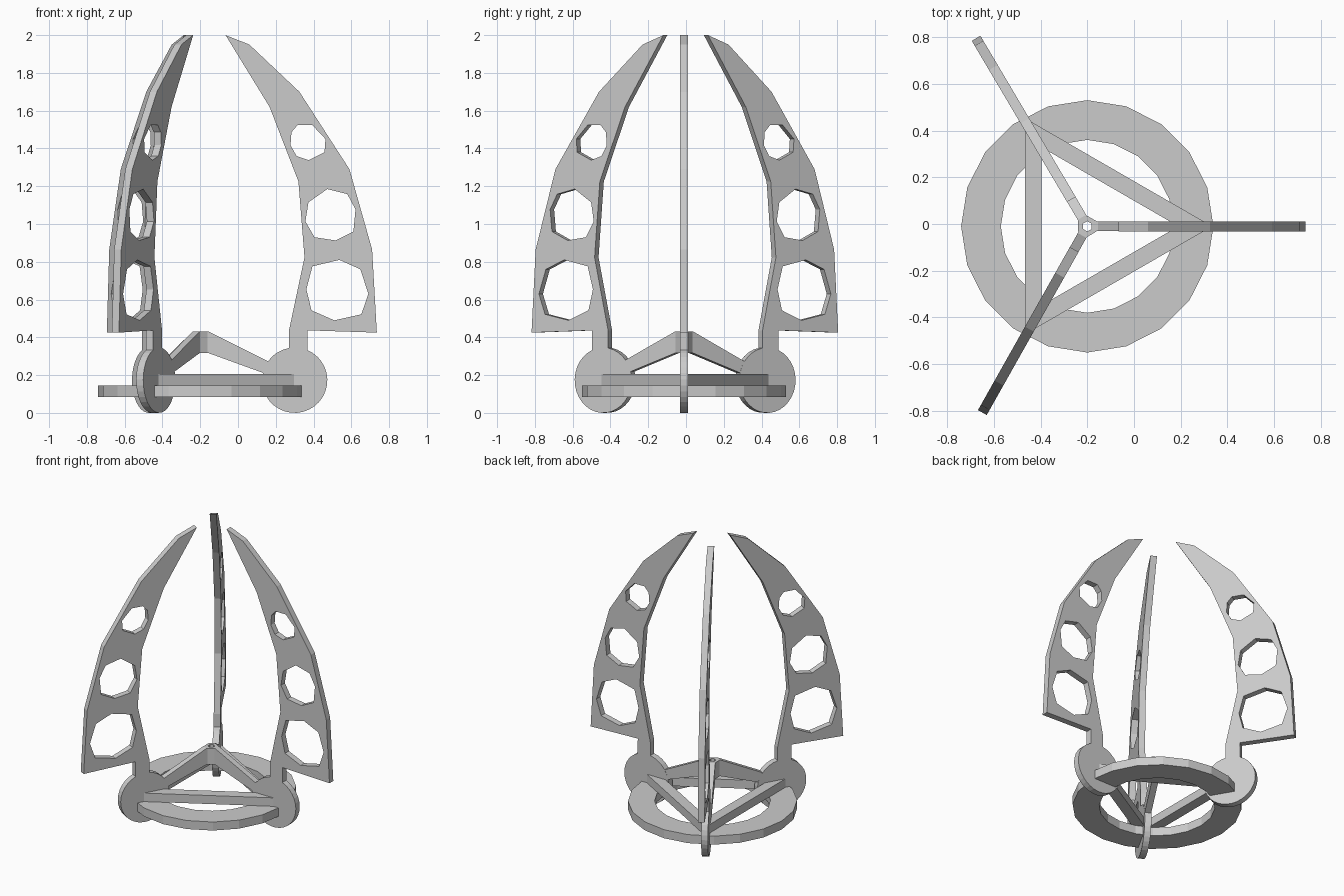
import bpy
from math import sin, cos, pi, radians
from mathutils import Matrix

if "Cube" in bpy.data.objects:
    bpy.data.objects.remove(bpy.data.objects["Cube"])

CENTRE = Matrix.Translation((-0.2, -0.01, 0))


def plate(name, loops, half, matrix):
    """Flat plate from closed outlines (inner outlines become holes)."""
    cu = bpy.data.curves.new(name + "_outline", 'CURVE')
    cu.dimensions = '2D'
    cu.fill_mode = 'BOTH'
    cu.extrude = half
    for pts in loops:
        sp = cu.splines.new('POLY')
        sp.points.add(len(pts) - 1)
        for p, (x, y) in zip(sp.points, pts):
            p.co = (x, y, 0, 1)
        sp.use_cyclic_u = True
    tmp = bpy.data.objects.new(name + "_tmp", cu)
    bpy.context.collection.objects.link(tmp)
    bpy.context.view_layer.update()
    deps = bpy.context.evaluated_depsgraph_get()
    me = bpy.data.meshes.new_from_object(tmp.evaluated_get(deps))
    bpy.data.objects.remove(tmp)
    me.transform(CENTRE @ matrix)
    for poly in me.polygons:
        poly.use_smooth = False
    ob = bpy.data.objects.new(name, me)
    bpy.context.collection.objects.link(ob)
    return ob


def ngon(n, r, start=0.0):
    return [(r * cos(start + 2 * pi * i / n), r * sin(start + 2 * pi * i / n))
            for i in range(n)]


def flat(z):
    return Matrix.Translation((0, 0, z))


# Base ring, triangular brace and central hub
plate("base_ring", [ngon(20, 0.54), ngon(20, 0.37)], 0.03, flat(0.115))
plate("triangle_brace", [ngon(3, 0.535), ngon(3, 0.39)], 0.03, flat(0.175))
plate("hub", [ngon(6, 0.045, pi / 6), ngon(6, 0.022, pi / 6)], 0.057, flat(0.373))

# Fin outline (radius, height): blade, then round foot joined by a neck
blade = [(0.27 + 0.2, 0.437), (0.552, 0.823), (0.52, 1.225), (0.367, 1.62),
         (0.134, 2.0), (0.26, 1.95), (0.525, 1.70), (0.79, 1.29),
         (0.91, 0.865), (0.935, 0.425), (0.568, 0.437)]
foot = [(0.50 + 0.173 * cos(radians(a)), 0.173 + 0.173 * sin(radians(a)))
        for a in [66.8 - 326.8 * i / 30 for i in range(31)]]
# Irregular octagonal holes
holes = [
    [(0.737, 0.81), (0.848, 0.76), (0.89, 0.63), (0.853, 0.522),
     (0.71, 0.49), (0.589, 0.543), (0.562, 0.654), (0.594, 0.776)],
    [(0.673, 1.185), (0.779, 1.158), (0.822, 1.077), (0.811, 0.96),
     (0.716, 0.913), (0.605, 0.93), (0.557, 1.014), (0.573, 1.115)],
    [(0.515, 1.523), (0.594, 1.523), (0.663, 1.45), (0.658, 1.38),
     (0.573, 1.338), (0.51, 1.36), (0.478, 1.417), (0.483, 1.486)],
]
strut = [(0.035, 0.43), (0.045, 0.43), (0.365, 0.27), (0.365, 0.2),
         (0.045, 0.316), (0.035, 0.316)]

# Three fins and their struts around the hub
for i, (angle, shift) in enumerate([(0, 0), (120.6, 0), (240.6, -0.02)]):
    upright = (Matrix.Rotation(radians(angle), 4, 'Z')
               @ Matrix.Rotation(pi / 2, 4, 'X'))
    plate(f"fin_{i + 1}", [blade + foot] + holes, 0.0215,
          upright @ Matrix.Translation((shift, 0, 0)))
    plate(f"strut_{i + 1}", [strut], 0.021, upright)
